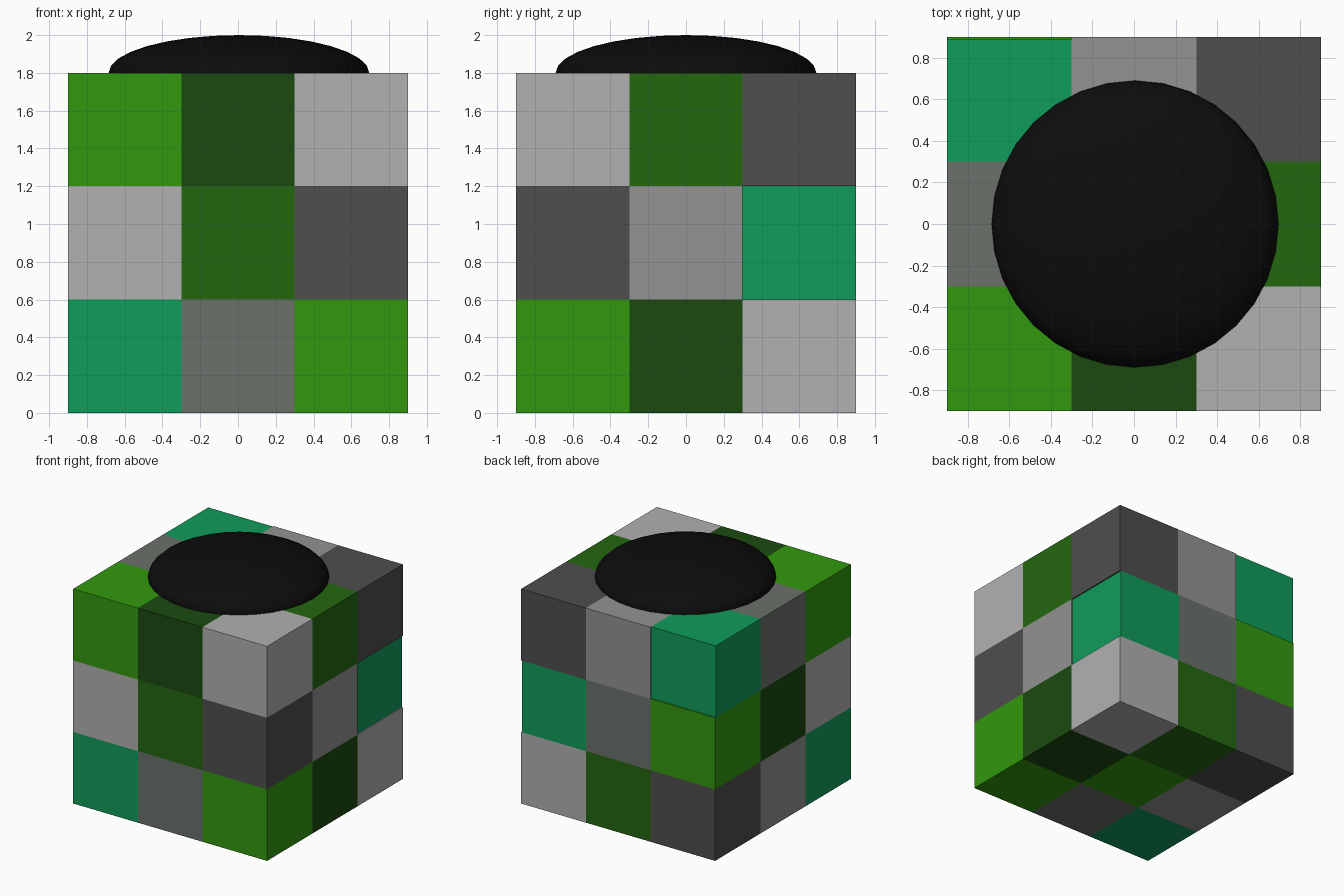
import bpy

if "Cube" in bpy.data.objects:
    bpy.data.objects.remove(bpy.data.objects["Cube"])

CELL = 0.6


def linear(rgb):
    # display colour (0-255) to linear
    out = []
    for v in rgb:
        c = v / 255
        out.append(c / 12.92 if c <= 0.04045 else ((c + 0.055) / 1.055) ** 2.4)
    return (*out, 1.0)


def material(name, rgb):
    m = bpy.data.materials.new(name)
    m.diffuse_color = linear(rgb)
    m.use_nodes = True
    m.node_tree.nodes["Principled BSDF"].inputs["Base Color"].default_value = m.diffuse_color
    return m


mats = {
    "A": material("bright_green", (50, 153, 14)),
    "B": material("deep_green", (27, 74, 16)),
    "C": material("light_grey", (177, 177, 177)),
    "D": material("mid_green", (36, 103, 15)),
    "E": material("dark_grey", (78, 78, 78)),
    "F": material("teal", (16, 156, 90)),
    "G": material("green_grey", (107, 113, 107)),
    "H": material("mid_grey", (147, 147, 147)),
}
black = material("black", (12, 12, 12))

# Layers bottom to top; rows front to back; letters left to right
layers = [
    ["FGA", "HAB", "EDC"],
    ["CDE", "BAH", "AGF"],
    ["ABC", "GAD", "FHE"],
]
# A few blocks sit very slightly out of line
nudges = {(0, 2, 2): (0, -0.01, 0), (2, 2, 1): (-0.01, 0, 0)}

# Checkered blocks
for k, layer in enumerate(layers):
    for j, row in enumerate(layer):
        for i, key in enumerate(row):
            dx, dy, dz = nudges.get((i, j, k), (0, 0, 0))
            bpy.ops.mesh.primitive_cube_add(
                size=CELL,
                location=((i - 1) * CELL + dx, (j - 1) * CELL + dy, (k + 0.5) * CELL + dz))
            block = bpy.context.object
            block.name = f"block_{i}_{j}_{k}"
            block.data.materials.append(mats[key])

# Flattened black dome on top
bpy.ops.mesh.primitive_uv_sphere_add(segments=32, ring_count=16, radius=1, location=(0.005, 0, 1.8))
dome = bpy.context.object
dome.name = "top_dome"
dome.scale = (0.69, 0.69, 0.2)
bpy.ops.object.transform_apply(location=False, rotation=False, scale=True)
dome.data.materials.append(black)
bpy.ops.object.shade_smooth()
